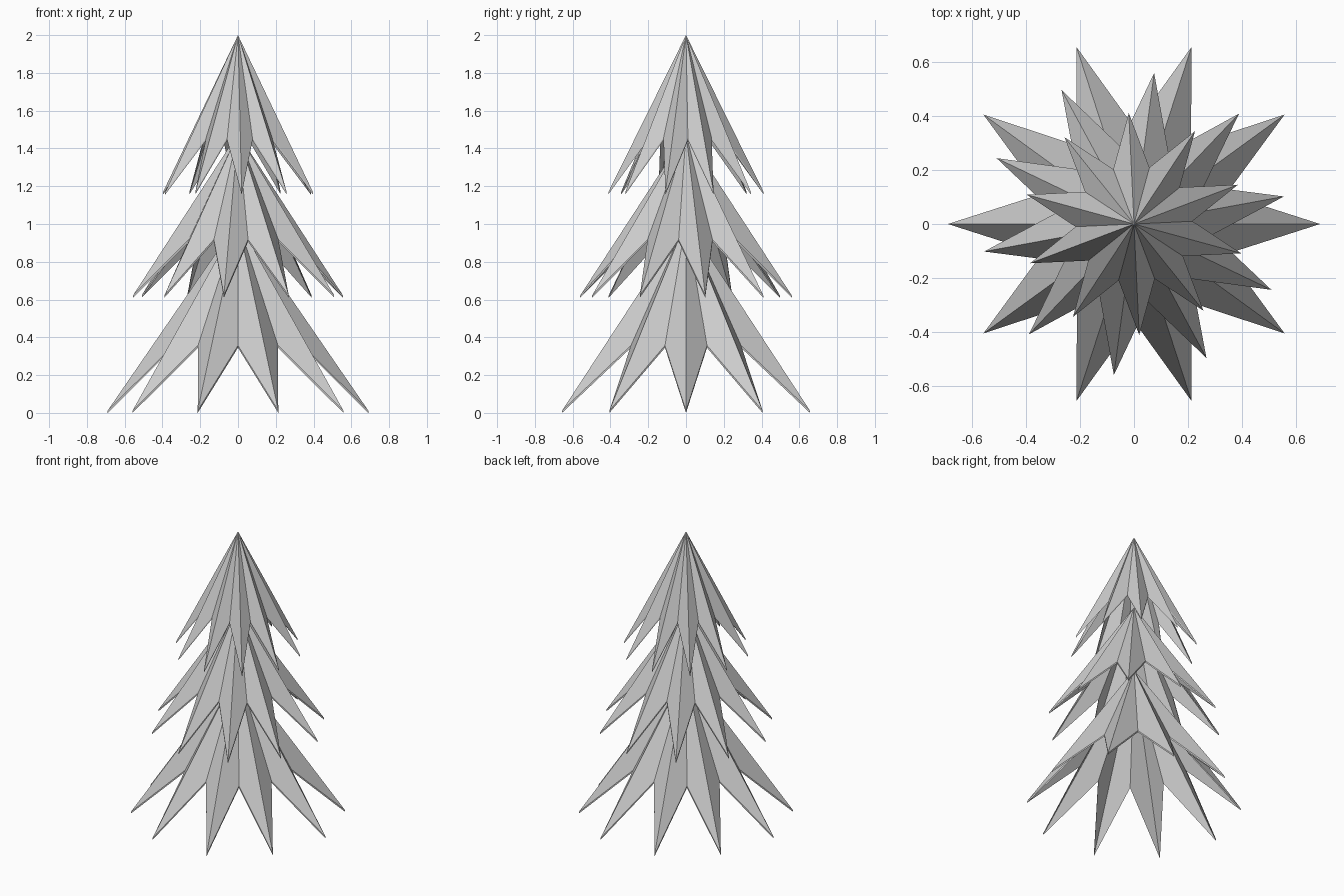
import bpy, bmesh
from math import cos, sin, radians

if "Cube" in bpy.data.objects:
    bpy.data.objects.remove(bpy.data.objects["Cube"])

POINTS = 10      # star points on each tier
WALL = 0.012     # shell thickness, measured vertically


def tier(name, apex, tip_r, tip_z, valley_r, valley_z, turn):
    """Hollow pleated cone with a star-shaped lower rim."""
    bm = bmesh.new()
    layers = []
    for drop in (0, WALL):
        top = bm.verts.new((0, 0, apex - drop))
        rim = []
        for i in range(POINTS * 2):
            a = radians(turn + i * 180 / POINTS)
            r, z = (valley_r, valley_z) if i % 2 else (tip_r, tip_z)
            rim.append(bm.verts.new((r * cos(a), r * sin(a), z - drop)))
        layers.append((top, rim))
    (top, outer), (under, inner) = layers
    n = len(outer)
    for i in range(n):
        j = (i + 1) % n
        bm.faces.new((top, outer[i], outer[j]))
        bm.faces.new((under, inner[j], inner[i]))
        bm.faces.new((outer[i], inner[i], inner[j], outer[j]))
    mesh = bpy.data.meshes.new(name)
    bm.to_mesh(mesh)
    bm.free()
    obj = bpy.data.objects.new(name, mesh)
    bpy.context.collection.objects.link(obj)
    return obj


# Three stacked branch tiers, each turned a little against the one below
tier("bottom_branches", 1.015, 0.69, WALL, 0.36, 0.357, 0)
tier("middle_branches", 1.48, 0.565, 0.622, 0.295, 0.918, 10.4)
tier("top_branches", 2.0, 0.412, 1.168, 0.217, 1.455, 20.7)
